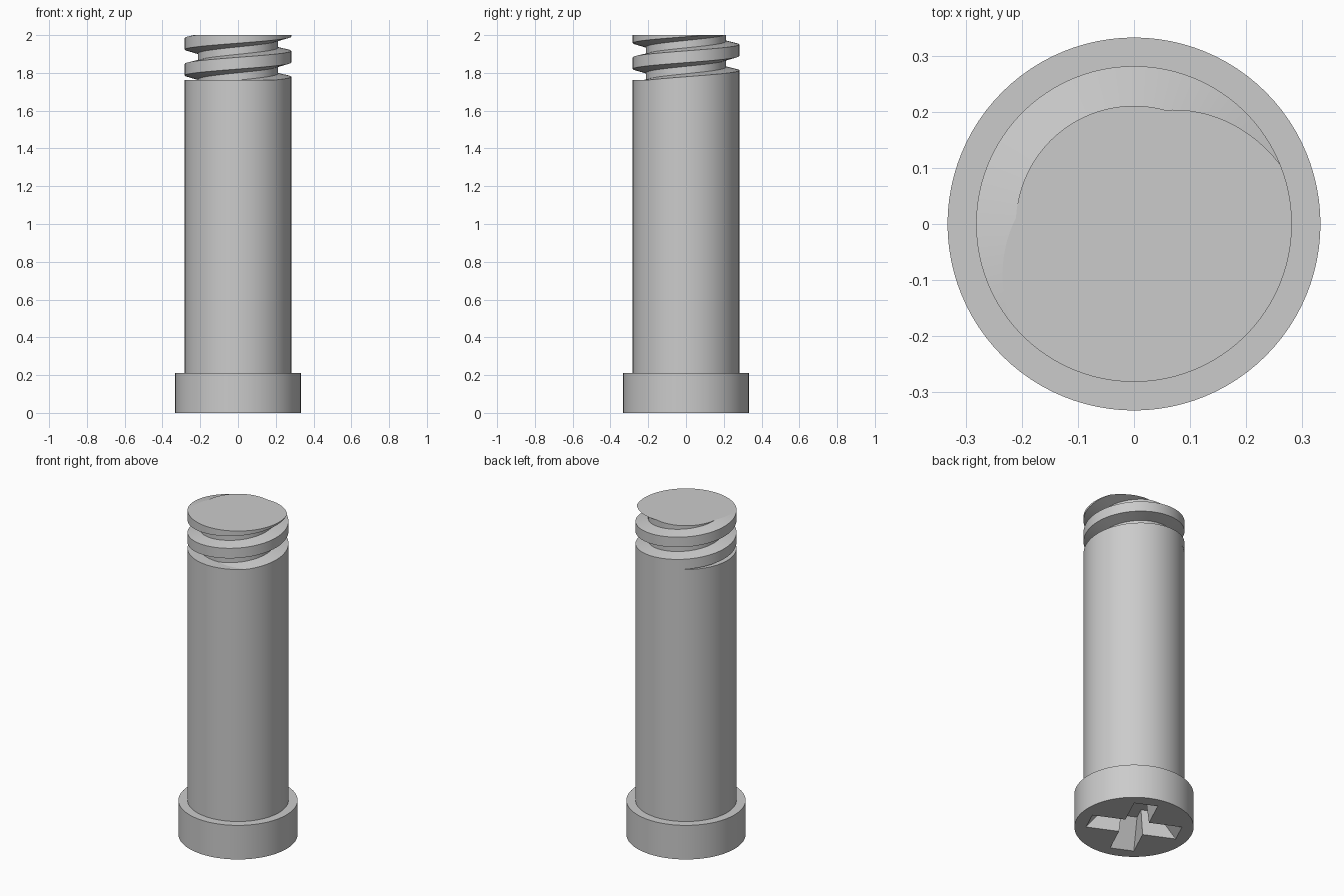
import bpy, bmesh, math
from mathutils import Matrix

cube = bpy.data.objects.get("Cube")
if cube:
    bpy.data.objects.remove(cube, do_unlink=True)

SEG = 96
SHAFT_R, ROOT_R, HEAD_R = 0.282, 0.211, 0.333
HEAD_TOP, SHAFT_TOP, TOP = 0.21, 1.763, 2.0

steel = bpy.data.materials.new("grey steel")
steel.use_nodes = True
GREY = (0.6, 0.6, 0.6, 1)
steel.diffuse_color = GREY
for node in steel.node_tree.nodes:
    if node.type == 'BSDF_PRINCIPLED':
        node.inputs["Base Color"].default_value = GREY


def finish(name, bm):
    bmesh.ops.recalc_face_normals(bm, faces=bm.faces[:])
    mesh = bpy.data.meshes.new(name)
    bm.to_mesh(mesh)
    bm.free()
    mesh.materials.append(steel)
    obj = bpy.data.objects.new(name, mesh)
    bpy.context.collection.objects.link(obj)
    return obj


def activate(obj):
    bpy.ops.object.select_all(action='DESELECT')
    obj.select_set(True)
    bpy.context.view_layer.objects.active = obj


def smooth(obj, degrees):
    activate(obj)
    bpy.ops.object.shade_smooth_by_angle(angle=math.radians(degrees))


def cylinder(name, radius, z0, z1):
    bm = bmesh.new()
    bmesh.ops.create_cone(bm, cap_ends=True, segments=SEG, radius1=radius,
                          radius2=radius, depth=z1 - z0,
                          matrix=Matrix.Translation((0, 0, (z0 + z1) / 2)))
    return finish(name, bm)


# Head and plain shaft
head = cylinder("head", HEAD_R, 0, HEAD_TOP)
shaft = cylinder("shaft", SHAFT_R, HEAD_TOP - 0.01, SHAFT_TOP)


# Tapered cross-shaped driver recess in the underside of the head
def cross_ring(bm, reach, half, z):
    ring = []
    for q in range(4):
        turn = Matrix.Rotation(math.radians(65 + 90 * q), 4, 'Z')
        for x, y in ((reach, -half), (reach, half), (half, half)):
            v = bm.verts.new((x, y, z))
            v.co = turn @ v.co
            ring.append(v)
    return ring


bm = bmesh.new()
rings = [cross_ring(bm, 0.275, 0.07, -0.02), cross_ring(bm, 0.14, 0.055, 0.15)]
for i in range(12):
    j = (i + 1) % 12
    bm.faces.new((rings[0][i], rings[0][j], rings[1][j], rings[1][i]))
for ring in rings:
    bm.faces.new(ring)
cutter = finish("recess_cutter", bm)
cutter.hide_render = True
cut = head.modifiers.new("recess", 'BOOLEAN')
cut.operation = 'DIFFERENCE'
cut.solver = 'EXACT'
cut.object = cutter
activate(head)
bpy.ops.object.modifier_apply(modifier=cut.name)
bpy.data.objects.remove(cutter, do_unlink=True)

# Helical thread: trapezoid profile swept upwards, then cut flat at the tip
PITCH = 0.137
PROFILE = [(0, SHAFT_R), (0.062, SHAFT_R), (0.078, ROOT_R), (0.117, ROOT_R)]
bm = bmesh.new()
columns = []
for i in range(SEG + 1):
    a = 2 * math.pi * i / SEG
    lift = PITCH * (i / SEG - 22 / 360)
    columns.append([bm.verts.new((r * math.cos(a), r * math.sin(a),
                                  TOP + k * PITCH + dz + lift))
                    for k in range(-4, 2) for dz, r in PROFILE])
for left, right in zip(columns, columns[1:]):
    for j in range(len(left) - 1):
        bm.faces.new((left[j], right[j], right[j + 1], left[j + 1]))
bmesh.ops.remove_doubles(bm, verts=bm.verts[:], dist=0.0001)
for z, above in ((TOP, True), (SHAFT_TOP - 0.06, False)):
    bmesh.ops.bisect_plane(bm, geom=bm.verts[:] + bm.edges[:] + bm.faces[:],
                           plane_co=(0, 0, z), plane_no=(0, 0, 1),
                           clear_outer=above, clear_inner=not above)
bmesh.ops.holes_fill(bm, edges=[e for e in bm.edges if e.is_boundary], sides=0)
thread = finish("thread", bm)

smooth(head, 25)
smooth(shaft, 30)
smooth(thread, 10)
